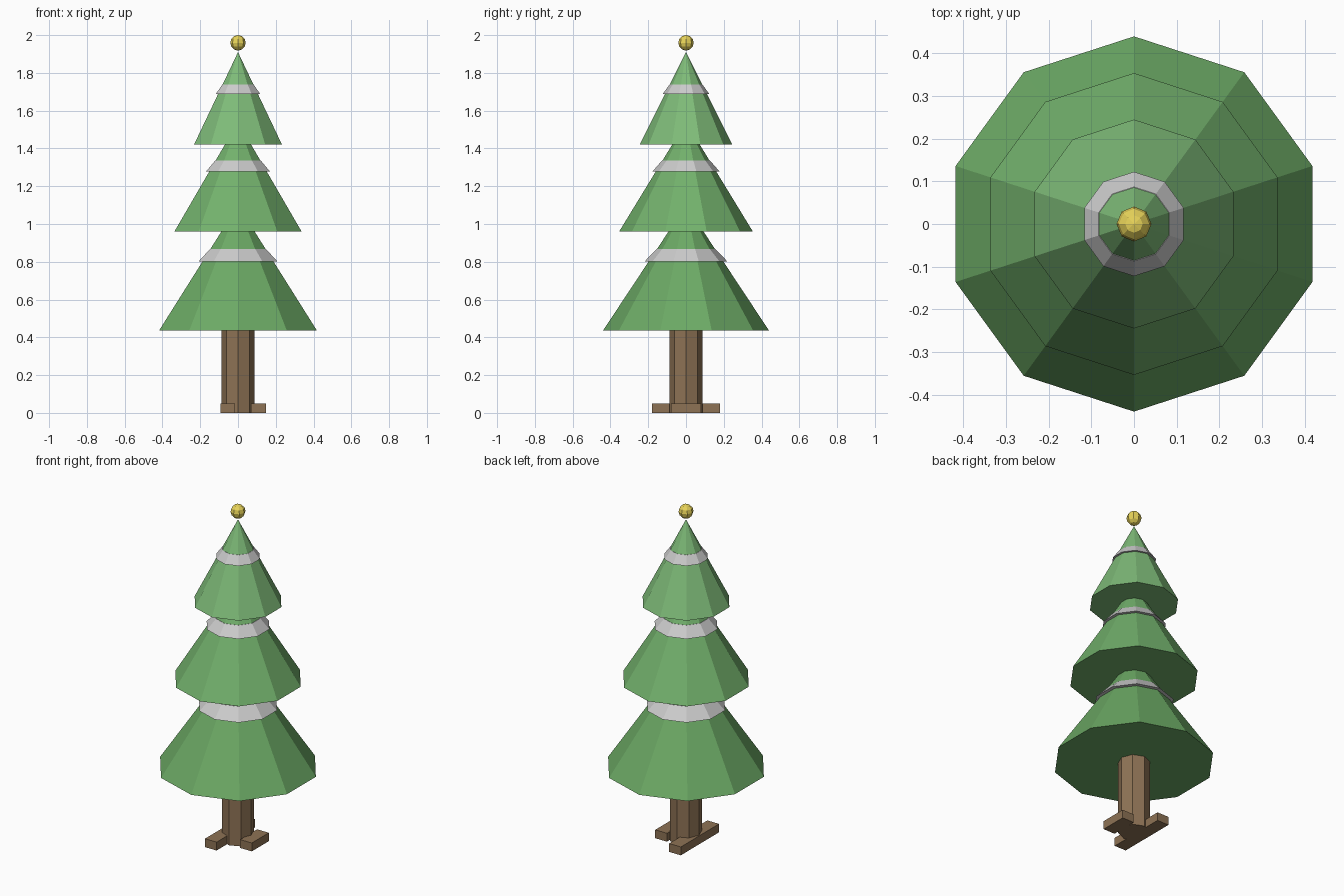
import bpy
import math

if "Cube" in bpy.data.objects:
    bpy.data.objects.remove(bpy.data.objects["Cube"])


def material(name, rgb):
    m = bpy.data.materials.new(name)
    m.diffuse_color = (*rgb, 1)
    m.use_nodes = True
    m.node_tree.nodes["Principled BSDF"].inputs["Base Color"].default_value = m.diffuse_color
    return m


def finish(name, mat):
    ob = bpy.context.object
    ob.name = name
    ob.data.materials.append(mat)
    return ob


def cone(name, sides, r1, r2, z1, z2, mat):
    # Blender cones start with a vertex on +y, as the tiers need
    bpy.ops.mesh.primitive_cone_add(vertices=sides, radius1=r1, radius2=r2,
                                    depth=z2 - z1, location=(0, 0, (z1 + z2) / 2))
    return finish(name, mat)


def box(name, x1, x2, half_y, height, mat):
    bpy.ops.mesh.primitive_cube_add(size=1, location=((x1 + x2) / 2, 0, height / 2))
    bpy.context.object.scale = (x2 - x1, 2 * half_y, height)
    return finish(name, mat)


brown = material("bark", (0.27, 0.17, 0.09))
snow = material("snow", (0.85, 0.85, 0.87))
gold = material("gold", (0.8, 0.65, 0.1))
greens = [material("green_low", (0.15, 0.40, 0.13)),
          material("green_mid", (0.17, 0.44, 0.15)),
          material("green_top", (0.21, 0.50, 0.19))]

# Trunk and stand
cone("trunk", 8, 0.087, 0.087, 0, 0.5, brown)
box("long_foot", -0.092, -0.015, 0.18, 0.05, brown)
box("short_foot", 0.07, 0.147, 0.08, 0.05, brown)

# Three branch tiers, each with a snow band: (radius, base z, apex z)
tiers = [(0.44, 0.435, 1.10), (0.354, 0.96, 1.54), (0.245, 1.42, 1.91)]
for i, (r, z, top) in enumerate(tiers):
    h = top - z
    cone(f"branch_tier_{i + 1}", 10, r, 0, z, top, greens[i])
    cone(f"snow_band_{i + 1}", 10, r * 0.5, r * 0.355, z + 0.55 * h, z + 0.65 * h, snow)

# Bauble on top
bpy.ops.mesh.primitive_uv_sphere_add(segments=8, ring_count=6, radius=0.041,
                                     location=(0, 0, 1.959))
finish("top_bauble", gold)
